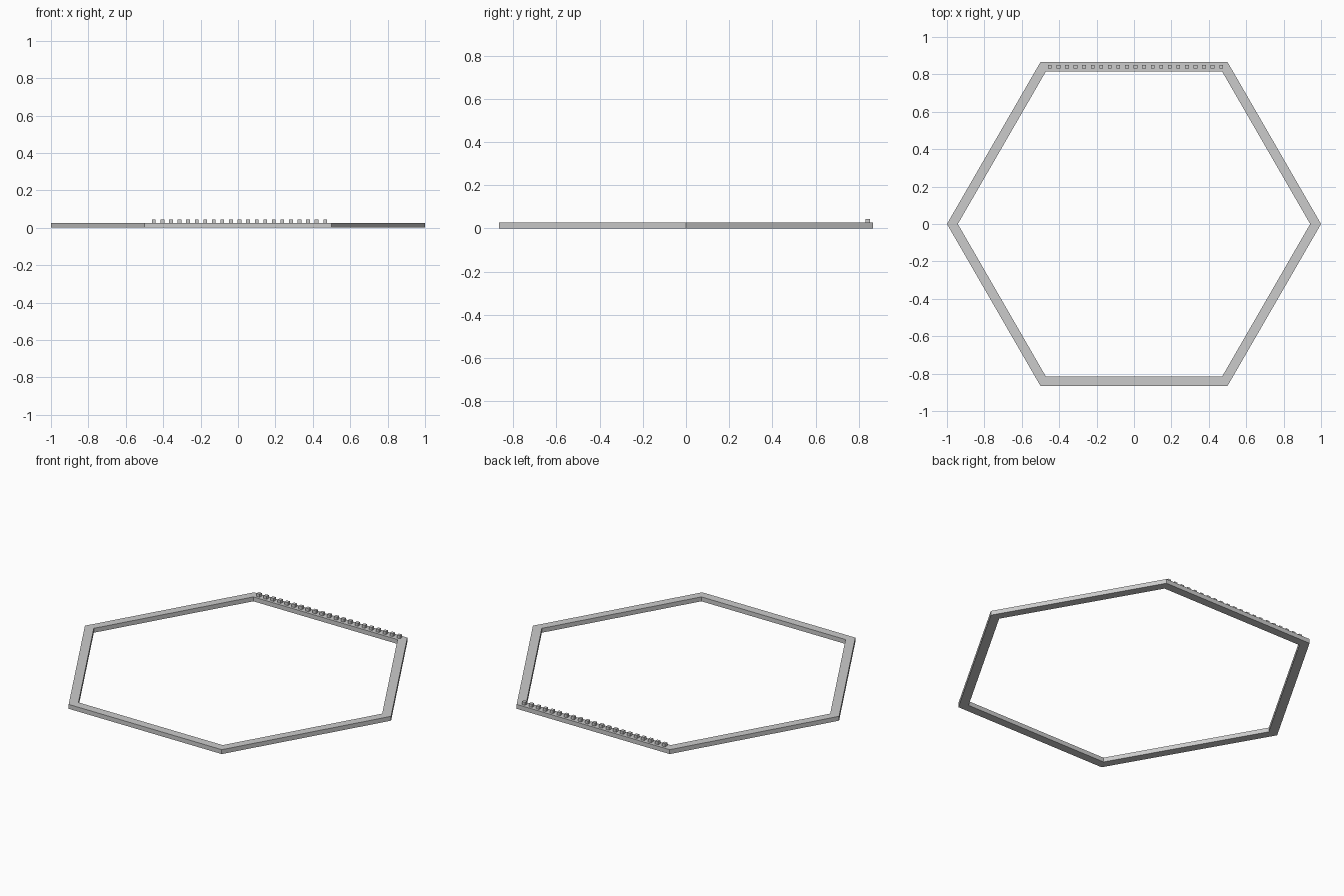
import bpy, bmesh
from math import cos, sin, pi

if "Cube" in bpy.data.objects:
    bpy.data.objects.remove(bpy.data.objects["Cube"])

R_OUT, R_IN, H = 1.0, 0.942, 0.026
STUDS, X0, X1, Y, S, TOP = 21, -0.45, 0.466, 0.841, 0.02, 0.044


def add_object(name, bm):
    bmesh.ops.recalc_face_normals(bm, faces=bm.faces)
    mesh = bpy.data.meshes.new(name)
    bm.to_mesh(mesh)
    bm.free()
    obj = bpy.data.objects.new(name, mesh)
    bpy.context.collection.objects.link(obj)
    return obj


# Hexagonal frame: a rectangular section swept round six mitred corners
bm = bmesh.new()
section = [(R_OUT, 0), (R_OUT, H), (R_IN, H), (R_IN, 0)]
rings = [[bm.verts.new((r * cos(i * pi / 3), r * sin(i * pi / 3), z))
          for r, z in section] for i in range(6)]
for i in range(6):
    a, b = rings[i], rings[(i + 1) % 6]
    for j in range(4):
        k = (j + 1) % 4
        bm.faces.new((a[j], b[j], b[k], a[k]))
add_object("hexagonal_frame", bm)

# Row of small square studs along the back bar
bm = bmesh.new()
bmesh.ops.create_cube(bm, size=S)
stud = add_object("stud_row", bm)
stud.location = (X0, Y, TOP - S / 2)
array = stud.modifiers.new("row", 'ARRAY')
array.count = STUDS
array.use_relative_offset = False
array.use_constant_offset = True
array.constant_offset_displace = ((X1 - X0) / (STUDS - 1), 0, 0)
